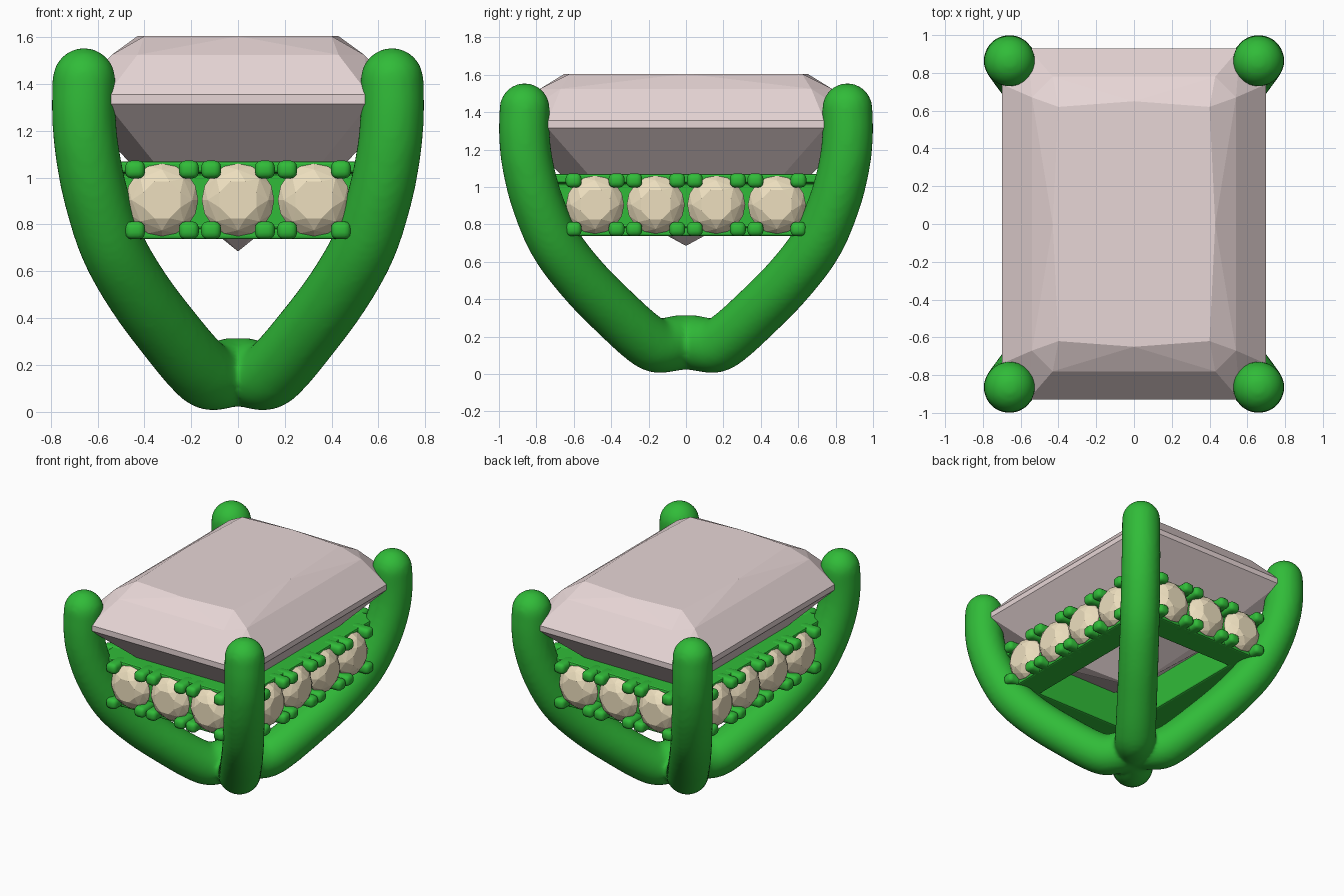
import bpy, bmesh, math
from mathutils import Vector, Matrix

if "Cube" in bpy.data.objects:
    bpy.data.objects.remove(bpy.data.objects["Cube"])


def material(name, rgb):
    m = bpy.data.materials.new(name)
    m.diffuse_color = (*rgb, 1)
    m.use_nodes = True
    m.node_tree.nodes["Principled BSDF"].inputs["Base Color"].default_value = m.diffuse_color
    return m


GREEN = material("green_metal", (0.03, 0.5, 0.04))
PINK = material("pink_gem", (0.80, 0.67, 0.67))
CREAM = material("cream_gem", (0.85, 0.74, 0.52))


def finish(bm, name, mat, smooth=False):
    bmesh.ops.recalc_face_normals(bm, faces=bm.faces)
    me = bpy.data.meshes.new(name)
    for f in bm.faces:
        f.smooth = smooth
    bm.to_mesh(me)
    bm.free()
    me.materials.append(mat)
    ob = bpy.data.objects.new(name, me)
    bpy.context.collection.objects.link(ob)
    return ob


def bridge(bm, a, b):
    n = len(a)
    for i in range(n):
        bm.faces.new((a[i], a[(i + 1) % n], b[(i + 1) % n], b[i]))


def hull(points):
    # faceted gem: convex hull with coplanar triangles merged
    bm = bmesh.new()
    for p in points:
        bm.verts.new(p)
    res = bmesh.ops.convex_hull(bm, input=bm.verts)
    junk = set(res["geom_interior"]) | set(res["geom_unused"])
    bmesh.ops.delete(bm, geom=[v for v in junk if isinstance(v, bmesh.types.BMVert)], context='VERTS')
    bmesh.ops.dissolve_limit(bm, angle_limit=math.radians(1), verts=bm.verts, edges=bm.edges)
    return bm


def spline(pts, steps=6):
    # Catmull-Rom through 2D points
    p = [Vector(q) for q in pts]
    p = [2 * p[0] - p[1]] + p + [2 * p[-1] - p[-2]]
    out = []
    for i in range(1, len(p) - 2):
        a, b, c, d = p[i - 1:i + 3]
        for s in range(steps):
            t = s / steps
            out.append(0.5 * (2 * b + (c - a) * t + (2 * a - 5 * b + 4 * c - d) * t * t
                              + (3 * b - a - 3 * c + d) * t ** 3))
    return out + [p[-2]]


# Four curved claws meeting at the base, fused into one smooth body
path = spline([(0, .175), (.1, .16), (.2, .152), (.30, .20), (.46, .315), (.69, .5), (.88, .7),
               (1.0, .92), (1.065, 1.12), (1.087, 1.28), (1.085, 1.42)])
SIDES = 24
bm = bmesh.new()
for sx in (-1, 1):
    for sy in (-1, 1):
        out = Vector((sx * .66, sy * .865, 0)).normalized()
        side = out.cross(Vector((0, 0, 1)))
        stations = []
        for i, q in enumerate(path):
            t = (path[min(i + 1, len(path) - 1)] - path[max(i - 1, 0)]).normalized()
            stations.append((q, t, .148 - .013 * i / (len(path) - 1)))
        q, t, r = stations[-1]
        for k in range(1, 8):                      # rounded tip
            a = math.radians(k * 12)
            stations.append((q + t * r * math.sin(a), t, r * math.cos(a)))
        rings = []
        for q, t, r in stations:
            c = out * q.x + Vector((0, 0, q.y))
            n = out * -t.y + Vector((0, 0, t.x))
            rings.append([bm.verts.new(c + r * (n * math.cos(u) + side * math.sin(u)))
                          for u in (2 * math.pi * j / SIDES for j in range(SIDES))])
        for a, b in zip(rings, rings[1:]):
            bridge(bm, a, b)
        bm.faces.new(rings[0])
        bm.faces.new(rings[-1])
claws = finish(bm, "main_claws", GREEN, True)
mod = claws.modifiers.new("fuse", 'REMESH')
mod.mode = 'VOXEL'
mod.voxel_size = .018
mod.use_smooth_shade = True
mod = claws.modifiers.new("soften", 'SMOOTH')
mod.factor = .5
mod.iterations = 6

# Rectangular gallery frame: C-shaped channel swept round a rectangle
profile = [(0, .737), (.21, .737), (.21, .785), (.16, .785), (.16, 1.02), (.21, 1.02), (.21, 1.07), (0, 1.07)]
bm = bmesh.new()
loops = [[bm.verts.new((sx * (.38 + d), sy * (.58 + d), z))
          for sx, sy in ((-1, -1), (1, -1), (1, 1), (-1, 1))] for d, z in profile]
for i, a in enumerate(loops):
    bridge(bm, a, loops[(i + 1) % len(loops)])
frame = finish(bm, "gallery_frame", GREEN)
mod = frame.modifiers.new("round", 'BEVEL')
mod.width = .012
mod.segments = 2

# Large rectangular centre gem with clipped corners


def clipped(x, y, cx, cy, z):
    return [(sx * a, sy * b, z) for sx in (-1, 1) for sy in (-1, 1) for a, b in ((x, y - cy), (x - cx, y))]


pts = [(sx * .4, sy * .62, 1.605) for sx in (-1, 1) for sy in (-1, 1)]
pts += [(s * .43, 0, 1.605) for s in (-1, 1)] + [(0, s * .65, 1.605) for s in (-1, 1)]
pts += clipped(.54, .78, .11, .11, 1.525)
pts += clipped(.70, .93, .14, .19, 1.355) + clipped(.70, .93, .14, .19, 1.315)
pts += clipped(.43, .63, .10, .14, 1.03)
pts += [(0, 0, .685)]
finish(hull(pts), "centre_gem", PINK)

# Small round side stones, one shared mesh facing local +z


def ring(n, r, h, turn=0):
    return [(r * math.cos(2 * math.pi * (i + turn) / n), r * math.sin(2 * math.pi * (i + turn) / n), h)
            for i in range(n)]


first = finish(hull(ring(8, .085, .07, .5) + ring(8, .13, .042) + ring(16, .155, .006)
                    + ring(16, .155, -.006) + [(0, 0, -.12)]), "side_stone", CREAM)
MID_Z = .905
slots = []
for s in (-1, 1):
    slots += [(Vector((x, s * .79, MID_Z)), Vector((0, s, 0))) for x in (-.325, 0, .325)]
    slots += [(Vector((s * .59, y, MID_Z)), Vector((s, 0, 0))) for y in (-.486, -.162, .162, .486)]

bm = bmesh.new()
for i, (c, n) in enumerate(slots):
    ob = first
    if i:
        ob = bpy.data.objects.new("side_stone", first.data)
        bpy.context.collection.objects.link(ob)
    ob.location = c
    ob.rotation_euler = n.to_track_quat('Z', 'Y').to_euler()
    # four little holding beads at the corners of each stone
    along = Vector((abs(n.y), abs(n.x), 0))
    size = along * .085 + Vector((abs(n.x), abs(n.y), 0)) * .16 + Vector((0, 0, .076))
    for u in (-1, 1):
        for v in (-1, 1):
            pos = c + along * u * .115 + Vector((0, 0, v * .13))
            bmesh.ops.create_cube(bm, size=1, matrix=Matrix.Translation(pos) @ Matrix.Diagonal((*size, 1)))
beads = finish(bm, "stone_beads", GREEN, True)
mod = beads.modifiers.new("round", 'BEVEL')
mod.width = .028
mod.segments = 3
